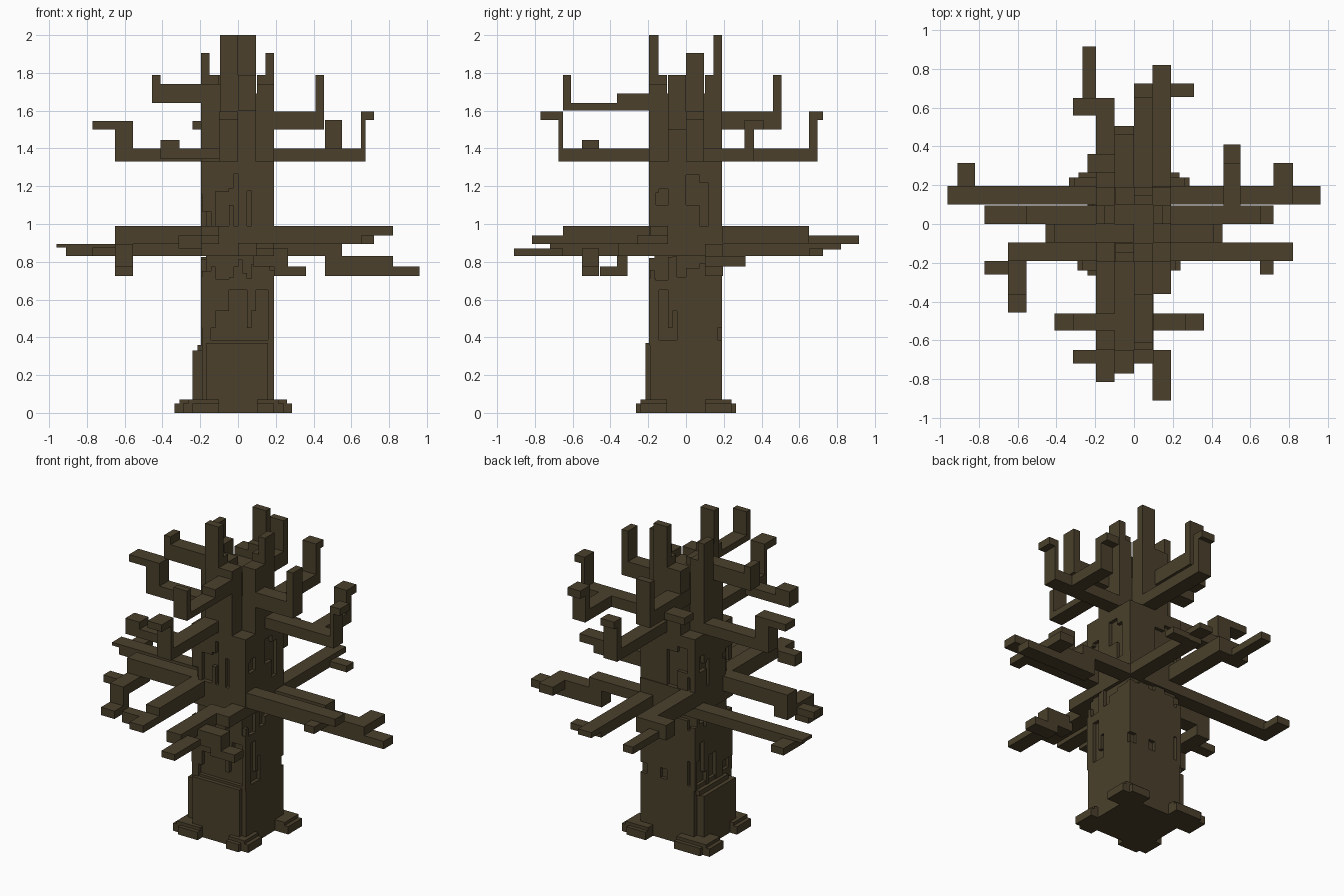
import bpy, bmesh, random

random.seed(7)

bark = bpy.data.materials.new("dark bark brown")
bark.diffuse_color = (0.069, 0.051, 0.025, 1)


def blocks(name, boxes):
    """One object made of boxes given as (x0, x1, y0, y1, z0, z1)."""
    bm = bmesh.new()
    for x0, x1, y0, y1, z0, z1 in boxes:
        vs = bmesh.ops.create_cube(bm, size=1)["verts"]
        for v in vs:
            v.co.x = x1 if v.co.x > 0 else x0
            v.co.y = y1 if v.co.y > 0 else y0
            v.co.z = z1 if v.co.z > 0 else z0
    me = bpy.data.meshes.new(name)
    bm.to_mesh(me)
    bm.free()
    me.materials.append(bark)
    ob = bpy.data.objects.new(name, me)
    bpy.context.collection.objects.link(ob)
    return ob


# Stump and corner roots
blocks("stump", [(-.19, .19, -.19, .19, 0, .385),
                 (-.24, -.19, -.16, .16, 0, .33), (-.215, -.19, -.12, .17, .33, .36),
                 (-.17, .16, -.215, -.19, 0, .37)])
for name, sx, sy, ex, ey in (("back_left_root", -1, 1, .335, .265),
                             ("back_right_root", 1, 1, .285, .265),
                             ("front_left_root", -1, -1, .29, .265),
                             ("front_right_root", 1, -1, .24, .265)):
    def corner(x0, x1, y0, y1, top):
        xs, ys = sorted((sx * x0, sx * x1)), sorted((sy * y0, sy * y1))
        return (*xs, *ys, 0, top)
    blocks(name, [corner(.1, ex, .19, ey - .025, .05), corner(.1, ex - .025, .1, ey - .025, .07),
                  corner(.1, ex - .05, .1, ey, .05), corner(.1, ex, .1, .24, .05)])

# Trunk core and the cross-shaped crown above it
blocks("trunk", [(-.17, .168, -.168, .168, .36, 1.33)])
blocks("crown", [(-.195, .19, -.095, .095, 1.33, 1.59), (-.095, .095, -.195, .19, 1.33, 1.59),
                 (-.195, -.1, -.095, .095, 1.59, 1.74), (.1, .19, -.095, .095, 1.59, 1.74),
                 (-.095, .095, -.195, -.1, 1.59, 1.74), (-.095, .095, .1, .19, 1.59, 1.74),
                 (-.1, .1, -.1, .1, 1.55, 1.69),
                 (-.195, -.1, 0, .095, 1.74, 1.79), (.1, .19, 0, .095, 1.74, 1.79),
                 (-.095, 0, -.195, -.1, 1.74, 1.79), (0, .095, .1, .19, 1.74, 1.79)])
blocks("spires", [(-.095, 0, -.195, -.145, 1.7, 2), (0, .095, .145, .19, 1.7, 2),
                  (-.195, -.15, 0, .095, 1.7, 1.905), (.145, .19, 0, .095, 1.7, 1.905)])

# Vertical bark strips on all four sides
strips = []
u = .19 / 8
for side in range(4):
    i = -8
    while i < 8:
        w = min(random.choice((1, 1, 2, 3)), 8 - i)
        a, b = i * u, (i + w) * u
        i += w
        cuts = [(random.choice((.36, .36, .45, .54, .65)), random.uniform(.7, .83)),
                (.83, random.choice((.99, 1.1, 1.23, 1.33))),
                (random.uniform(1.05, 1.27), 1.33)]
        for z0, z1 in cuts:
            lo, hi = .16, .19
            strips.append([(a, b, -hi - .005, -lo, z0, z1), (a, b, lo, hi, z0, z1),
                           (-hi - .005, -lo, a, b, z0, z1), (lo, hi, a, b, z0, z1)][side])
blocks("bark_strips", strips)

# Lower boughs
blocks("low_bough_right_back", [(-.1, .55, .1, .195, .83, .895), (.46, .82, .1, .195, .775, .83),
                                (.46, .96, .1, .195, .725, .775), (.72, .82, .19, .315, .775, .83)])
blocks("low_bough_right_front", [(0, .65, -.19, -.095, .895, .99), (.65, .82, -.19, -.095, .94, .99),
                                 (.65, .72, -.26, -.095, .895, .94)])
blocks("low_bough_left_back", [(-.91, 0, .1, .195, .83, .895), (-.96, -.82, .1, .195, .875, .895),
                               (-.91, -.82, .19, .315, .83, .875)])
blocks("low_bough_left_front", [(-.65, 0, -.19, -.095, .895, .99), (-.65, -.555, -.365, -.095, .83, .895),
                                (-.65, -.555, -.365, -.31, .725, .85), (-.65, -.555, -.455, -.31, .725, .775),
                                (-.77, -.62, -.26, -.19, .83, .875)])
blocks("low_bough_back_right", [(.095, .19, 0, .72, .83, .87), (.095, .19, 0, .82, .865, .9),
                                (.19, .31, .655, .725, .83, .87)])
blocks("low_bough_back_left", [(-.195, -.1, 0, .65, .895, .99), (-.315, -.1, .56, .65, .895, .99),
                               (-.265, -.195, .56, .915, .895, .94)])
blocks("low_bough_front_left", [(-.195, -.1, -.65, 0, .895, .99), (-.195, -.1, -.815, -.6, .895, .94),
                                (-.315, -.19, -.72, -.65, .87, .94)])
blocks("low_bough_front_right", [(.095, .19, -.36, 0, .83, .9), (0, .1, -.72, -.27, .83, .9),
                                 (.095, .19, -.91, -.65, .83, .87), (0, .19, -.72, -.65, .83, .87),
                                 (.08, .265, -.55, -.46, .775, .87), (.19, .265, -.55, -.46, .725, .8),
                                 (.19, .36, -.55, -.46, .725, .775)])
# Collar where the lower boughs meet the trunk
blocks("bough_collar", [(-.195, .19, .1, .195, .83, .99), (-.195, .19, -.195, -.1, .83, .99),
                        (-.195, -.1, -.19, .19, .83, .99), (.1, .19, -.19, .19, .83, .99)])

# Middle boughs with upturned tips
blocks("mid_bough_right", [(0, .67, 0, .095, 1.33, 1.4), (.65, .675, 0, .095, 1.33, 1.595),
                           (.65, .72, 0, .095, 1.55, 1.595), (.46, .55, .05, .36, 1.33, 1.4),
                           (.46, .55, .31, .36, 1.4, 1.55), (.46, .55, .31, .41, 1.5, 1.55)])
blocks("mid_bough_left", [(-.65, 0, 0, .095, 1.33, 1.4), (-.65, -.555, 0, .095, 1.33, 1.545),
                          (-.77, -.555, 0, .095, 1.5, 1.545)])
blocks("mid_bough_back", [(0, .095, 0, .695, 1.33, 1.4), (0, .095, .65, .695, 1.33, 1.595),
                          (0, .095, .65, .725, 1.55, 1.595)])
blocks("mid_bough_front", [(-.1, 0, -.675, 0, 1.33, 1.4), (-.1, 0, -.675, -.65, 1.33, 1.595),
                           (-.1, 0, -.77, -.65, 1.55, 1.595), (-.41, -.05, -.55, -.46, 1.345, 1.4),
                           (-.41, -.31, -.55, -.46, 1.345, 1.445)])

# Upper boughs
blocks("top_bough_right", [(0, .455, -.095, 0, 1.5, 1.595), (.41, .455, -.095, 0, 1.5, 1.79)])
blocks("top_bough_left", [(-.455, 0, -.095, 0, 1.64, 1.74), (-.455, -.41, -.095, 0, 1.64, 1.79)])
blocks("top_bough_back", [(-.1, 0, 0, .505, 1.5, 1.595), (-.1, 0, .46, .505, 1.5, 1.79),
                          (-.24, -.05, .265, .36, 1.5, 1.545)])
blocks("top_bough_front", [(0, .095, -.365, 0, 1.6, 1.69), (0, .095, -.65, -.3, 1.6, 1.64),
                           (0, .095, -.65, -.61, 1.6, 1.79)])
